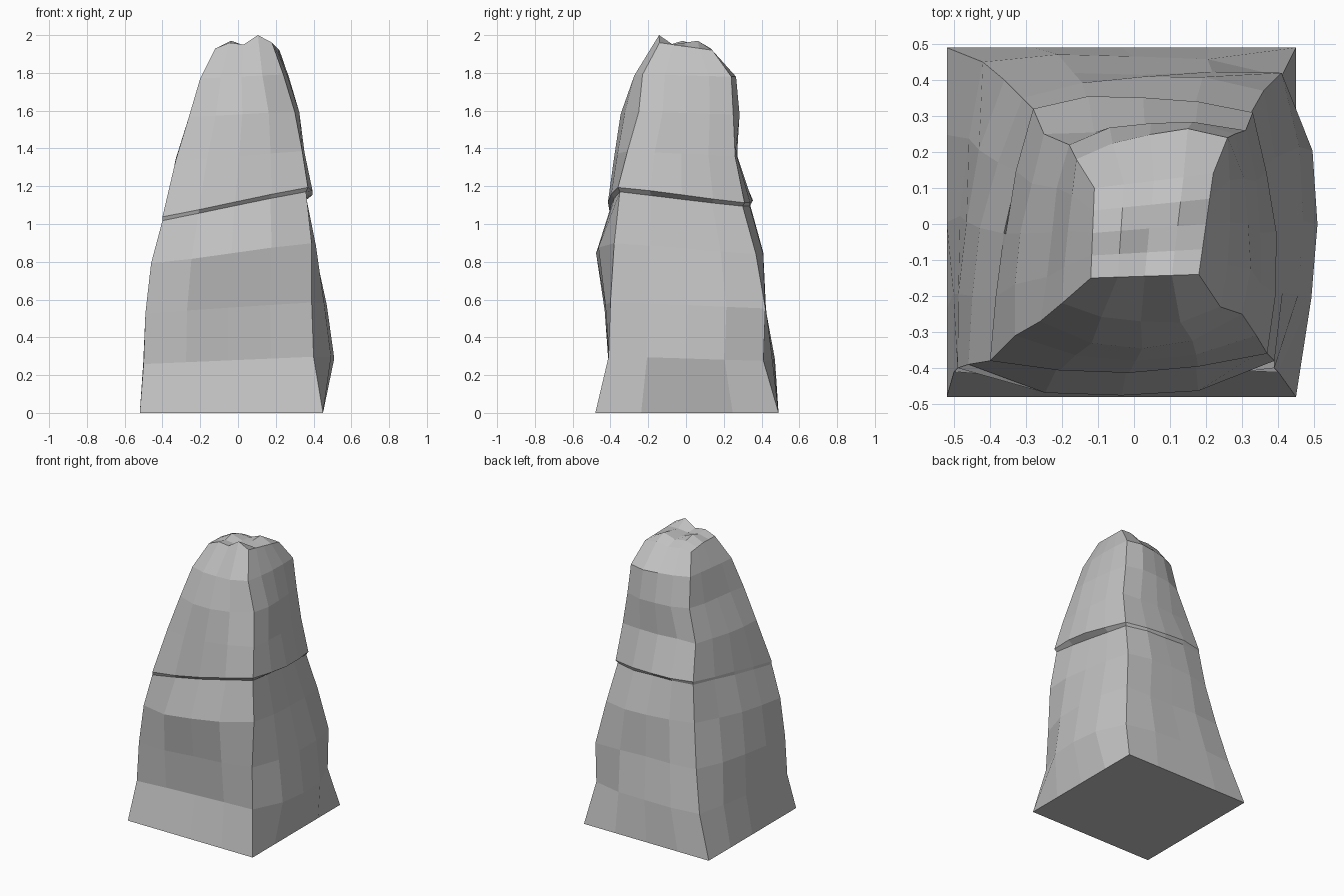
import bpy
import bmesh
import math
import random
from mathutils import Vector

random.seed(4)
if "Cube" in bpy.data.objects:
    bpy.data.objects.remove(bpy.data.objects["Cube"], do_unlink=True)

SEGMENTS = 4  # faces along each side of the pillar

# Each layer: height, crack twist, corners (front left, front right,
# back right, back left), and bulges (front, right, back, left)
layers = [
    (0, 0, (-.52, -.48), (.45, -.48), (.45, .49), (-.52, .49), (0, 0, 0, 0)),
    (.28, .2, (-.5, -.41), (.4, -.41), (.41, .41), (-.42, .45), (0, .1, .04, .02)),
    (.56, .3, (-.49, -.4), (.39, -.4), (.41, .42), (-.36, .4), (.03, .07, .01, .04)),
    (.85, .6, (-.46, -.39), (.39, -.38), (.36, .37), (-.31, .35), (.09, .03, .05, .04)),
    (1.1, 1, (-.4, -.38), (.36, -.35), (.32, .3), (-.28, .32), (.03, .01, .03, .02)),
    (1.12, 1, (-.4, -.38), (.37, -.36), (.33, .31), (-.28, .32), (.04, .04, .04, .02)),
    (1.36, .4, (-.33, -.31), (.34, -.31), (.31, .26), (-.25, .25), (.07, .02, .01, .02)),
    (1.58, .3, (-.26, -.27), (.3, -.25), (.28, .25), (-.18, .22), (.08, .03, .05, .01)),
    (1.78, .3, (-.2, -.22), (.24, -.23), (.26, .24), (-.16, .18), (.05, .02, .04, .01)),
]
summit_corners = [Vector(c) for c in ((-.12, -.15), (.18, -.14), (.22, .14), (-.11, .1))]

# Summit bumps in hundredths, front row first
summit_bumps = [
    (3, 6, 5, 10, 6),
    (3, 5, 4, 5, 5),
    (3, 7, 4, 6, 4),
    (2, 5, 4, 7, 3),
    (1, 2, 1, 3, 2),
]


def jitter(amount):
    return random.uniform(-amount, amount)


def make_ring(bm, height, twist, corners, bulges):
    """One irregular square loop of vertices."""
    ring = []
    rough = 0 if height == 0 else .007
    for side in range(len(corners)):
        start = Vector(corners[side])
        end = Vector(corners[(side + 1) % len(corners)])
        along = (end - start).normalized()
        outward = Vector((along.y, -along.x))
        for step in range(SEGMENTS):
            t = step / SEGMENTS
            push = bulges[side] * math.sqrt(math.sin(math.pi * t))
            if step:
                push += jitter(rough)
            p = start.lerp(end, t) + outward * push
            z = height + twist * (.08 * p.x - .33 * p.x * p.y)
            ring.append(bm.verts.new((p.x, p.y, z)))
    return ring


def bridge(bm, lower, upper):
    count = len(lower)
    for i in range(count):
        j = (i + 1) % count
        bm.faces.new((lower[i], lower[j], upper[j], upper[i]))


bm = bmesh.new()

# Pillar walls, with a twisted overhanging crack part way up
rings = [make_ring(bm, row[0], row[1], row[2:6], row[6]) for row in layers]
for lower, upper in zip(rings, rings[1:]):
    bridge(bm, lower, upper)
bm.faces.new(list(reversed(rings[0])))

# Craggy summit grid
front_left, front_right, back_right, back_left = summit_corners
grid = []
for j, bumps in enumerate(summit_bumps):
    left = front_left.lerp(back_left, j / SEGMENTS)
    right = front_right.lerp(back_right, j / SEGMENTS)
    row = []
    for i, bump in enumerate(bumps):
        p = left.lerp(right, i / SEGMENTS)
        row.append(bm.verts.new((p.x, p.y, 1.9 + bump / 100)))
    grid.append(row)
for front, back in zip(grid, grid[1:]):
    for i in range(SEGMENTS):
        bm.faces.new((front[i], front[i + 1], back[i + 1], back[i]))

# Join the summit rim to the top of the walls
rim = grid[0][:-1] + [row[-1] for row in grid[:-1]]
rim += grid[-1][:0:-1] + [row[0] for row in grid[:0:-1]]
bridge(bm, rings[-1], rim)
bmesh.ops.recalc_face_normals(bm, faces=bm.faces[:])

mesh = bpy.data.meshes.new("rock_pillar")
bm.to_mesh(mesh)
bm.free()
pillar = bpy.data.objects.new("rock_pillar", mesh)
bpy.context.collection.objects.link(pillar)

# Grey stone
stone = bpy.data.materials.new("grey_stone")
stone.use_nodes = True
colour = (.54, .54, .54, 1)
stone.diffuse_color = colour
stone.node_tree.nodes["Principled BSDF"].inputs["Base Color"].default_value = colour
mesh.materials.append(stone)
